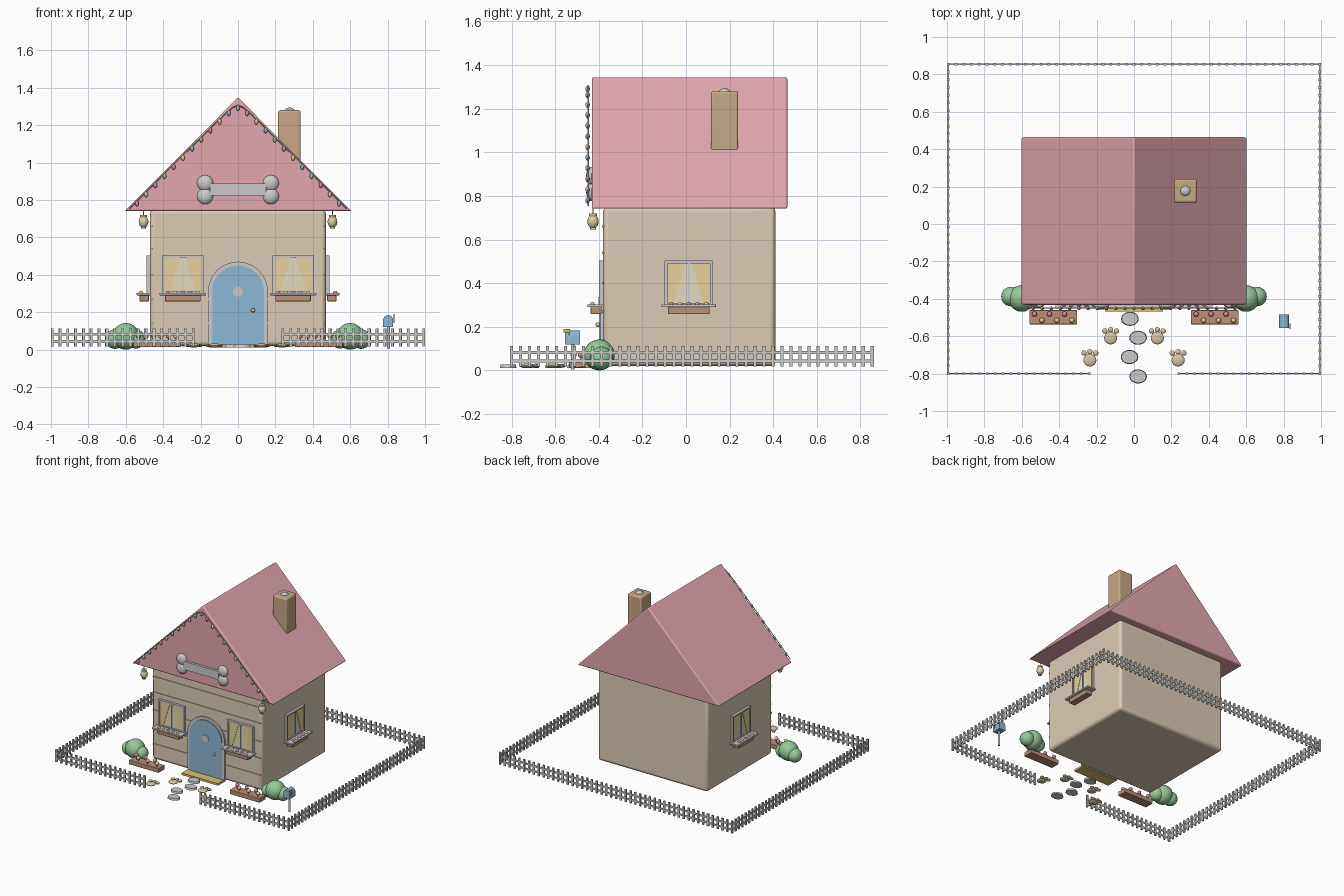
import bpy, bmesh, math
from mathutils import Matrix, Vector

if "Cube" in bpy.data.objects:
    bpy.data.objects.remove(bpy.data.objects["Cube"])

COL = {
    'wall': (.71, .60, .47), 'roof': (.77, .39, .43), 'brick': (.57, .39, .24), 'blue': (.26, .48, .66),
    'gold': (.72, .52, .18), 'glass': (.76, .71, .52), 'curtain': (.80, .64, .34), 'wood': (.48, .28, .19),
    'leaf': (.31, .58, .33), 'pink': (.72, .25, .36), 'lemon': (.75, .62, .22), 'lilac': (.42, .30, .6),
    'tan': (.68, .54, .38), 'lamp': (.75, .62, .38), 'stem': (.2, .4, .2)}
parts = {}   # name -> (bmesh, colour)
I = Matrix.Identity(4)


def part(name, col=None):
    if name not in parts:
        parts[name] = (bmesh.new(), col)
    return parts[name][0]


def box(bm, c, s, M=I):
    bmesh.ops.create_cube(bm, size=1, matrix=M @ Matrix.Translation(c) @ Matrix.Diagonal((*s, 1)))


def ball(bm, c, r, M=I, seg=16):
    r = r if isinstance(r, tuple) else (r, r, r)
    bmesh.ops.create_uvsphere(bm, u_segments=seg, v_segments=seg // 2 + 2, radius=1,
                              matrix=M @ Matrix.Translation(c) @ Matrix.Diagonal((*r, 1)))


def rod(bm, a, b, r1, r2=None, seg=16, squash=1):
    a, b = Vector(a), Vector(b)
    d = b - a
    rot = d.to_track_quat('Z', 'Y').to_matrix().to_4x4()
    bmesh.ops.create_cone(bm, cap_ends=True, segments=seg, radius1=r1, radius2=r1 if r2 is None else r2,
                          depth=d.length, matrix=Matrix.Translation((a + b) / 2) @ rot @ Matrix.Diagonal((1, squash, 1, 1)))


def prism(bm, pts, y0, y1, M=I):
    """Extrude an x/z outline from y0 to y1."""
    f = bm.faces.new([bm.verts.new(M @ Vector((x, y0, z))) for x, z in pts])
    new = bmesh.ops.extrude_face_region(bm, geom=[f])['geom']
    off = M.to_3x3() @ Vector((0, y1 - y0, 0))
    bmesh.ops.translate(bm, vec=off, verts=[v for v in new if isinstance(v, bmesh.types.BMVert)])


def arch(r, spring, base, n=20):
    return [(-r, base)] + [(-r * math.cos(math.pi * i / n), spring + r * math.sin(math.pi * i / n))
                           for i in range(n + 1)] + [(r, base)]


# House shell
box(part('walls', 'wall'), (0, .015, .385), (.94, .79, .73))
for z in (.14, .27, .40, .54, .66):
    box(part('siding_strips', 'wall'), (0, -.381, z), (.92, .008, .008))
prism(part('roof', 'roof'), [(-.605, .742), (.605, .742), (0, 1.348)], -.432, .465)
box(part('chimney', 'brick'), (.275, .177, 1.10), (.12, .125, .36))
ball(part('smoke_puff'), (.275, .177, 1.27), (.03, .03, .024))

# Door
prism(part('door_frame'), arch(.16, .31, .02), -.37, -.391)
prism(part('door', 'blue'), arch(.139, .31, .02), -.37, -.397)
rod(part('door_window'), (0, -.39, .31), (0, -.401, .31), .027, seg=24)
ball(part('door_knob', 'gold'), (.08, -.404, .21), .011)
box(part('doormat', 'gold'), (0, -.42, .02), (.31, .095, .016))

# Windows with curtains, sills and flower boxes
PETALS = ('pink', 'lemon', 'lilac')
for x, y, a in ((-.295, -.38, 0), (.295, -.38, 0), (.47, .0125, 90), (-.47, .0125, -90)):
    M = Matrix.Translation((x, y, .40)) @ Matrix.Rotation(math.radians(a), 4, 'Z')
    fr = part('window_frames')
    box(part('window_glass', 'glass'), (0, -.004, 0), (.21, .01, .19), M)
    for s in (-1, 1):
        box(fr, (s * .104, -.008, 0), (.013, .022, .205), M)
        box(fr, (0, -.008, s * .097), (.22, .022, .013), M)
        prism(part('curtains', 'curtain'), [(s * .098, .09), (s * .015, .09), (s * .07, -.09), (s * .098, -.09)],
              -.004, -.012, M)
    box(fr, (0, -.007, 0), (.006, .016, .19), M)
    box(part('window_sills'), (0, -.035, -.103), (.25, .075, .013), M)
    box(part('window_boxes', 'wood'), (0, -.032, -.125), (.19, .05, .034), M)
    for i in range(5):
        c = PETALS[i % 3]
        ball(part('window_flowers_' + c, c), (-.08 + .04 * i, -.05, -.098), .012, M, 10)

# Bone sign on the gable
bone = part('bone_sign')
box(bone, (0, -.437, .855), (.30, .028, .064))
for x in (-.176, .176):
    for z in (.82, .89):
        ball(bone, (x, -.434, z), (.043, .024, .043))


# Fairy lights along the gable
def line(x):
    return Vector((x, -.448, 1.335 - math.hypot(x, .03)))


xs = [-.58 + 1.16 * i / 44 for i in range(45)]
for a, b in zip(xs, xs[1:]):
    rod(part('light_string'), line(a), line(b), .003, seg=6)
for i in range(23):
    c = ('pink', 'lemon', 'blue', 'leaf')[i % 4]
    p = line(-.54 + 1.08 * i / 22)
    ball(part('light_bulbs_' + c, c), p + Vector((0, -.003, -.014)), (.010, .010, .015), seg=10)

for s in (-1, 1):
    # Hanging lanterns
    x, y = s * .505, -.426
    rod(part('lantern_hooks'), (x, y, .71), (x, y, .75), .003, seg=6)
    ball(part('lanterns', 'lamp'), (x, y, .683), (.026, .026, .032))
    rod(part('lantern_caps', 'lamp'), (x, y, .708), (x, y, .72), .018)
    rod(part('lantern_caps', 'lamp'), (x, y, .647), (x, y, .658), .014)
    # Bushes
    for dx, dy, z, r in ((0, 0, .071, .071), (.058, .01, .056, .052), (-.055, -.005, .056, .05)):
        ball(part('bushes', 'leaf'), (s * (.60 + dx), -.398 + dy, z), r, seg=24)
    # Flower beds
    box(part('flower_beds', 'wood'), (s * .432, -.4985, .03), (.256, .075, .034))
    for i in range(6):
        x, y = s * .432 - .10 + .04 * i, -.4985 + (.017 if i % 2 == 0 else -.017)
        c = PETALS[i % 2]
        rod(part('flower_stems', 'stem'), (x, y, .04), (x, y, .07), .003, seg=6)
        ball(part('bed_flowers_' + c, c), (x, y, .072), .0145, seg=10)
    # Paw prints
    for px, py in ((.125, -.61), (.236, -.728)):
        paw = part('paw_prints', 'tan')
        ball(paw, (s * px, py, .022), (.035, .034, .011))
        for dx, dy in ((-.031, .038), (0, .045), (.031, .038)):
            ball(paw, (s * px + dx, py + dy, .022), (.015, .015, .009), seg=10)

# Stepping stones
for x, y in ((-.022, -.507), (.022, -.608), (-.024, -.711), (.022, -.815)):
    rod(part('stepping_stones'), (x, y, .012), (x, y, .027), .047, .043, 24, .8)

# Letter box
rod(part('mailbox_post'), (.805, -.52, .005), (.805, -.52, .13), .008)
box_m = Matrix.Translation((.803, 0, 0))
prism(part('mailbox', 'blue'), arch(.027, .157, .12, 12), -.555, -.485, box_m)
box(part('mailbox_flag', 'gold'), (.834, -.547, .182), (.006, .03, .017))
box(part('mailbox_flag', 'gold'), (.834, -.535, .162), (.005, .006, .04))


# Picket fence with a gap at the front
def fence(p, q):
    p, q = Vector(p), Vector(q)
    d = q - p
    n = round(d.length / .041)
    M = Matrix.Translation((p.x, p.y, 0)) @ Matrix.Rotation(math.atan2(d.y, d.x), 4, 'Z')
    for z in (.043, .083):
        box(part('fence_rails'), (d.length / 2, 0, z), (d.length, .006, .014), M)
    for i in range(n + 1):
        box(part('fence_pickets'), (d.length * i / n, 0, .065), (.014, .011, .095), M)


L, F, B = .993, -.80, .854
for a, b in (((-L, F), (-.24, F)), ((.24, F), (L, F)), ((L, F), (L, B)), ((L, B), (-L, B)), ((-L, B), (-L, F))):
    fence(a, b)

# Turn every part into an object
BEVEL = {'walls': .022, 'roof': .009, 'chimney': .01, 'bone_sign': 0, 'flower_beds': .004, 'window_boxes': .004,
         'window_sills': .003}
mats = {}
for name, (bm, col) in parts.items():
    bmesh.ops.recalc_face_normals(bm, faces=bm.faces)
    me = bpy.data.meshes.new(name)
    bm.to_mesh(me)
    bm.free()
    ob = bpy.data.objects.new(name, me)
    bpy.context.collection.objects.link(ob)
    if col:
        if col not in mats:
            mats[col] = bpy.data.materials.new(col)
            mats[col].diffuse_color = (*COL[col], 1)
        me.materials.append(mats[col])
    if BEVEL.get(name):
        m = ob.modifiers.new('bevel', 'BEVEL')
        m.width, m.segments = BEVEL[name], 3
    bpy.ops.object.select_all(action='DESELECT')
    ob.select_set(True)
    bpy.context.view_layer.objects.active = ob
    bpy.ops.object.shade_smooth_by_angle(angle=math.radians(35))

for m in bpy.data.materials:
    if m.users and not m.is_grease_pencil:
        m.use_nodes = True
        m.node_tree.nodes["Principled BSDF"].inputs["Base Color"].default_value = m.diffuse_color
